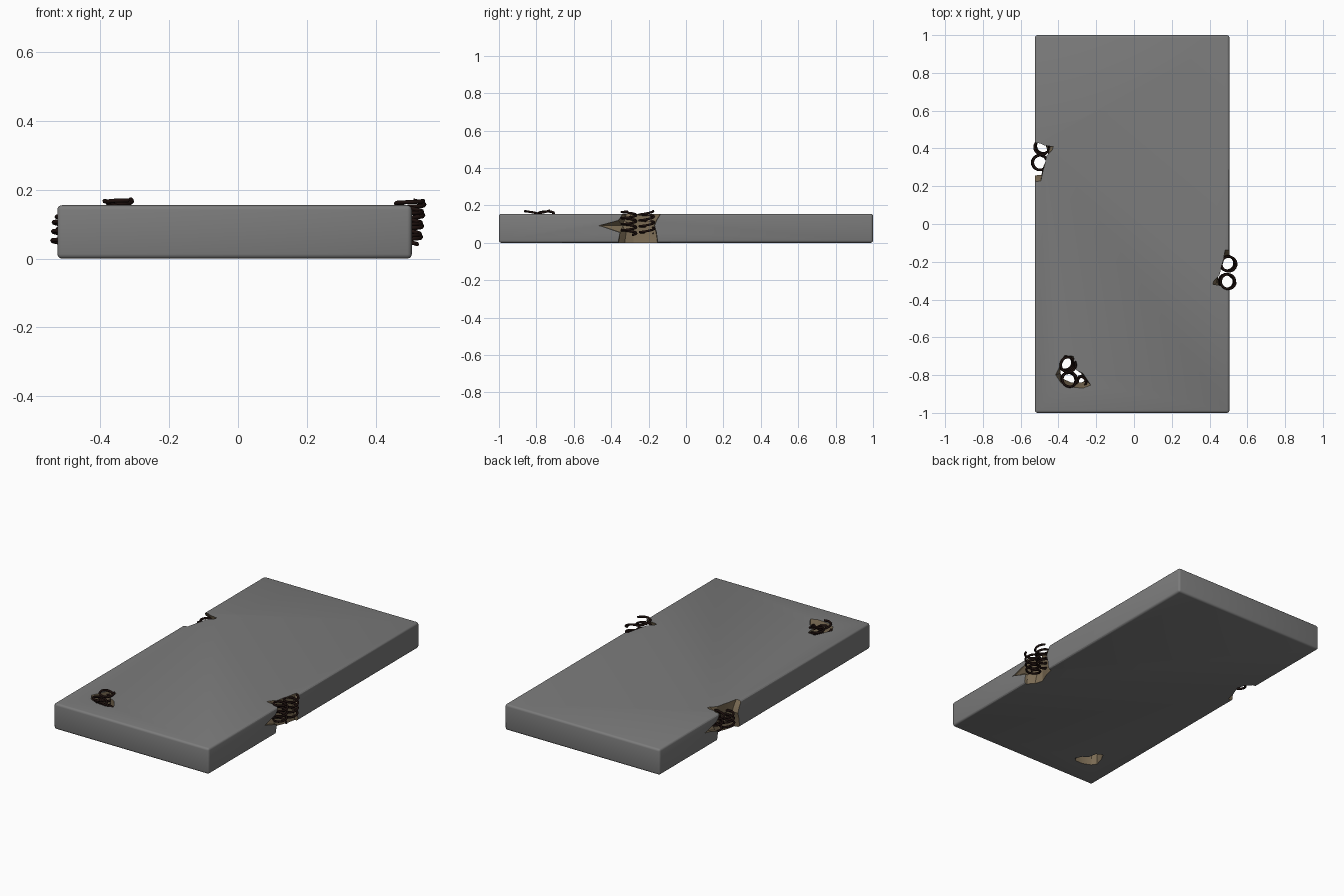
import bpy, bmesh, math
from mathutils import Vector, Matrix

if "Cube" in bpy.data.objects:
    bpy.data.objects.remove(bpy.data.objects["Cube"])


def material(name, rgb):
    m = bpy.data.materials.new(name)
    m.diffuse_color = (*rgb, 1)
    m.use_nodes = True
    m.node_tree.nodes["Principled BSDF"].inputs["Base Color"].default_value = m.diffuse_color
    return m


GREY = material("grey_fabric", (0.2, 0.2, 0.2))
BROWN = material("brown_stuffing", (0.2, 0.15, 0.09))
DARK = material("dark_spring_metal", (0.012, 0.005, 0.004))


def add_object(name, bm, mats):
    bmesh.ops.recalc_face_normals(bm, faces=bm.faces[:])
    me = bpy.data.meshes.new(name)
    bm.to_mesh(me)
    bm.free()
    for m in mats:
        me.materials.append(m)
    ob = bpy.data.objects.new(name, me)
    bpy.context.collection.objects.link(ob)
    return ob


def smooth(ob, angle=40):
    bpy.ops.object.select_all(action='DESELECT')
    ob.select_set(True)
    bpy.context.view_layer.objects.active = ob
    bpy.ops.object.shade_smooth_by_angle(angle=math.radians(angle))


# Torn hole cutter: outlines at rising heights, lofted together
def tear_cutter(name, levels, matrix=Matrix()):
    bm = bmesh.new()
    rings = [[bm.verts.new(matrix @ Vector((x, y, z))) for x, y in pts] for z, pts in levels]
    for a, b in zip(rings, rings[1:]):
        for i in range(len(a)):
            j = (i + 1) % len(a)
            bm.faces.new((a[i], a[j], b[j], b[i]))
    bm.faces.new(rings[0][::-1])
    bm.faces.new(rings[-1])
    bmesh.ops.triangulate(bm, faces=bm.faces[:])
    for f in bm.faces:
        f.material_index = 1
    ob = add_object(name, bm, [GREY, BROWN])
    ob.hide_render = True
    return ob


# Mattress slab with softened edges
bm = bmesh.new()
bmesh.ops.create_cube(bm, size=1)
bmesh.ops.scale(bm, vec=(1.03, 2.0, 0.155), verts=bm.verts)
bmesh.ops.translate(bm, vec=(-0.01, 0, 0.0775), verts=bm.verts)
bmesh.ops.bevel(bm, geom=bm.edges[:], offset=0.013, segments=3, profile=0.5, affect='EDGES')
mattress = add_object("mattress", bm, [GREY, BROWN])

# Side tear, repeated on the opposite side turned half round
side_tear = [
    (-0.02, [(.6, -.37), (.49, -.365), (.46, -.33), (.445, -.28), (.47, -.22), (.485, -.15), (.6, -.135)]),
    (0.055, [(.6, -.37), (.49, -.35), (.45, -.32), (.44, -.28), (.46, -.22), (.48, -.16), (.6, -.15)]),
    (0.092, [(.6, -.58), (.497, -.46), (.45, -.34), (.44, -.28), (.46, -.22), (.48, -.17), (.6, -.16)]),
    (0.118, [(.6, -.40), (.49, -.36), (.43, -.33), (.445, -.28), (.46, -.22), (.48, -.16), (.6, -.15)]),
    (0.175, [(.6, -.33), (.485, -.325), (.41, -.313), (.455, -.27), (.465, -.22), (.485, -.125), (.6, -.115)]),
]
turn = Matrix.Translation((-0.01, 0.09, 0)) @ Matrix.Rotation(math.pi, 4, 'Z')

# Tear through the top near the front left corner
top_tear = [
    (-0.02, [(-.40, -.80), (-.38, -.83), (-.33, -.85), (-.28, -.85), (-.26, -.83),
             (-.28, -.79), (-.31, -.77), (-.32, -.72), (-.36, -.70), (-.385, -.75)]),
    (0.08, [(-.39, -.79), (-.375, -.82), (-.33, -.84), (-.28, -.84), (-.25, -.83),
            (-.28, -.79), (-.31, -.77), (-.32, -.71), (-.36, -.70), (-.385, -.75)]),
    (0.17, [(-.42, -.80), (-.39, -.845), (-.34, -.868), (-.27, -.875), (-.225, -.858),
            (-.27, -.79), (-.31, -.77), (-.32, -.70), (-.37, -.695), (-.395, -.75)]),
]

cutters = [tear_cutter("right_tear_cutter", side_tear),
           tear_cutter("left_tear_cutter", side_tear, turn),
           tear_cutter("top_tear_cutter", top_tear)]
for c in cutters:
    mod = mattress.modifiers.new(c.name, 'BOOLEAN')
    mod.operation = 'DIFFERENCE'
    mod.solver = 'EXACT'
    mod.object = c
dg = bpy.context.evaluated_depsgraph_get()
cut = bpy.data.meshes.new_from_object(mattress.evaluated_get(dg))
mattress.modifiers.clear()
mattress.data = cut
for c in cutters:
    bpy.data.objects.remove(c)
smooth(mattress, 30)


# Coil spring: helix of wire swept as a tube, tilted about its middle
def spring(name, x, y, z0, z1, turns, tilt=(0, 0), phase=0, r=0.039, wire=0.0065):
    steps, sides = int(turns * 20), 6
    rot = Matrix.Rotation(tilt[0], 3, 'X') @ Matrix.Rotation(tilt[1], 3, 'Y')
    h = z1 - z0
    mid = Vector((x, y, (z0 + z1) / 2))
    bm = bmesh.new()
    rings = []
    for i in range(steps + 1):
        t = i / steps
        a = phase + t * turns * 2 * math.pi
        out = Vector((math.cos(a), math.sin(a), 0))
        p = out * r + Vector((0, 0, (t - 0.5) * h))
        ring = []
        for k in range(sides):
            b = 2 * math.pi * k / sides
            q = p + out * math.cos(b) * wire + Vector((0, 0, math.sin(b) * wire))
            ring.append(bm.verts.new(mid + rot @ q))
        rings.append(ring)
    for a, b in zip(rings, rings[1:]):
        for k in range(sides):
            m = (k + 1) % sides
            bm.faces.new((a[k], a[m], b[m], b[k]))
    bm.faces.new(rings[0][::-1])
    bm.faces.new(rings[-1])
    smooth(add_object(name, bm, [DARK]), 65)


spring("right_spring_front", .493, -.305, .045, .172, 3.9, (0, .1), 0.5)
spring("right_spring_back", .497, -.21, .045, .168, 3.9, (.05, .1), 2.0)
spring("left_spring_front", -.498, .325, .04, .125, 3.2, (0, .08), 1.0)
spring("left_spring_back", -.485, .41, .05, .14, 2.5, (.1, -.1), 2.5)
spring("top_spring_back", -.357, -.74, .07, .178, 3.6, (.15, .2), 3.0)
spring("top_spring_front", -.345, -.825, .06, .17, 3.6, (-.05, .1), 1.5)
spring("top_spring_side", -.275, -.835, .06, .13, 2.3, (.1, -.3), 0.0, r=0.03)
